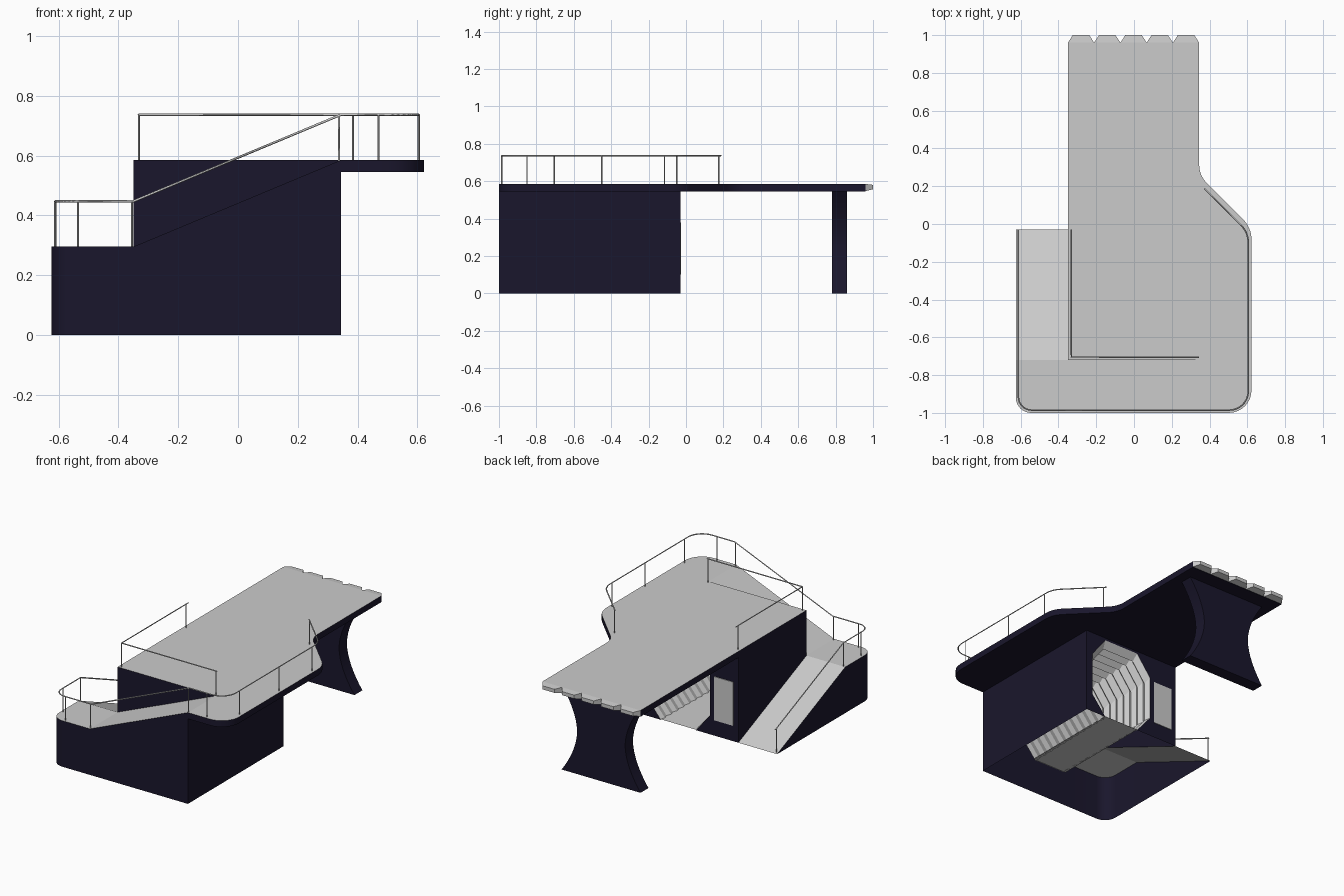
import bpy, math
from mathutils import Vector

if "Cube" in bpy.data.objects:
    bpy.data.objects.remove(bpy.data.objects["Cube"])

navy = bpy.data.materials.new("navy")
navy.diffuse_color = (0.01, 0.008, 0.025, 1)
navy.use_nodes = True
navy.node_tree.nodes["Principled BSDF"].inputs["Base Color"].default_value = navy.diffuse_color
H, LOW = 0.585, 0.295            # deck and landing heights


def mesh(name, verts, faces, mat=None):
    me = bpy.data.meshes.new(name)
    me.from_pydata([tuple(v) for v in verts], [], faces)
    me.update()
    ob = bpy.data.objects.new(name, me)
    bpy.context.collection.objects.link(ob)
    if mat:
        me.materials.append(mat)
    bpy.ops.object.select_all(action='DESELECT')
    ob.select_set(True)
    bpy.context.view_layer.objects.active = ob
    bpy.ops.object.shade_smooth_by_angle(angle=math.radians(30))
    return ob


def polys(name, loops, mat=None):
    """One object from separate polygons."""
    verts, faces = [], []
    for loop in loops:
        faces.append(list(range(len(verts), len(verts) + len(loop))))
        verts += loop
    return mesh(name, verts, faces, mat)


def prism(name, outline, a, b, mat=None, top=True, along_y=False):
    n = len(outline)
    verts = [(u, v, w) for w in (a, b) for u, v in outline]
    if along_y:
        verts = [(u, -w, v) for u, v, w in verts]
    faces = [[i, (i + 1) % n, (i + 1) % n + n, i + n] for i in range(n)]
    faces.append(list(range(n))[::-1])
    if top:
        faces.append(list(range(n, 2 * n)))
    return mesh(name, verts, faces, mat)


def rounded(points, steps=8):
    """Fillet every (x, y, radius) corner; plain (x, y) stays sharp."""
    out = []
    for i, pt in enumerate(points):
        p = Vector(pt[:2])
        if len(pt) < 3:
            out.append(tuple(p))
            continue
        r = pt[2]
        a = (Vector(points[i - 1][:2]) - p).normalized()
        b = (Vector(points[(i + 1) % len(points)][:2]) - p).normalized()
        half = a.angle(b) / 2
        c = p + (a + b).normalized() * r / math.sin(half)
        v0 = p + a * r / math.tan(half) - c
        v1 = p + b * r / math.tan(half) - c
        ang = v0.angle_signed(v1)
        s = -1 if ang > 0 else 1     # angle_signed is clockwise positive
        for k in range(steps + 1):
            t = s * abs(ang) * k / steps
            out.append((c.x + v0.x * math.cos(t) - v0.y * math.sin(t),
                        c.y + v0.x * math.sin(t) + v0.y * math.cos(t)))
    return out


def tube(name, lines, radius=0.004):
    cu = bpy.data.curves.new(name, 'CURVE')
    cu.dimensions = '3D'
    cu.bevel_depth, cu.bevel_resolution, cu.use_fill_caps = radius, 0, True
    for line in lines:
        sp = cu.splines.new('POLY')
        sp.points.add(len(line) - 1)
        for q, p in zip(sp.points, line):
            q.co = (*p, 1)
    ob = bpy.data.objects.new(name, cu)
    bpy.context.collection.objects.link(ob)
    bpy.ops.object.select_all(action='DESELECT')
    ob.select_set(True)
    bpy.context.view_layer.objects.active = ob
    bpy.ops.object.convert(target='MESH')


def ground(x, y):
    """Walking height along the outer edge."""
    if x < -0.35:
        return LOW * min(1, (-0.03 - y) / 0.69)
    return LOW + (H - LOW) * min(1, (x + 0.35) / 0.695)


# Deck slab with grey walking surface
deck = rounded([(-0.35, 0.96), (-0.35, -0.72), (0.345, -0.72), (0.345, -1),
                (0.622, -1, 0.12), (0.622, -0.02, 0.15), (0.345, 0.257, 0.14), (0.345, 0.96)])
prism("deck_slab", deck, 0.545, H, navy, top=False)
polys("deck_surface", [[(x, y, H) for x, y in deck]])

# Toothed end of the deck
teeth = []
for i in range(5):
    x0, x1 = -0.35 + 0.139 * i, -0.35 + 0.139 * (i + 1)
    base = [(x0, 0.96), (x1, 0.96)]
    tip = [(x1 - 0.026, 1.0), (x0 + 0.026, 1.0)]
    v = [(x, y, z) for (x, y), zs in zip(base + tip, [(0.547, H)] * 2 + [(0.557, 0.58)] * 2) for z in zs]
    for f in ((1, 3, 5, 7), (0, 6, 4, 2), (2, 4, 5, 3), (4, 6, 7, 5), (6, 0, 1, 7), (0, 2, 3, 1)):
        teeth.append([v[k] for k in f])
polys("deck_teeth", teeth)

# Ramps and landing
landing = rounded([(-0.625, -0.72), (-0.625, -1, 0.08), (-0.35, -1), (-0.35, -0.72)])
polys("ramps_and_landing", [
    [(-0.35, -1, LOW), (0.345, -1, H), (0.345, -0.72, H), (-0.35, -0.72, LOW)],
    [(x, y, LOW) for x, y in landing],
    [(-0.625, -0.72, LOW), (-0.35, -0.72, LOW), (-0.35, -0.03, 0), (-0.625, -0.03, 0)]])

# Outer walls following the ramp edges, open underneath
path = [(-0.625, -0.03)] + landing[:-1] + [(0.345, -1), (0.345, -0.03)]
n = len(path)
tops = [ground(x, y) for x, y in path[:-1]] + [0.545]
mesh("outer_walls", [(x, y, 0) for x, y in path] + [(x, y, z) for (x, y), z in zip(path, tops)],
     [[i, i + 1, i + 1 + n, i + n] for i in range(n - 1)], navy)

# Walls between the ramps and the deck
polys("ramp_side_walls", [
    [(-0.35, -0.72, LOW), (0.345, -0.72, H), (-0.35, -0.72, H)],
    [(-0.35, -0.03, 0), (-0.35, -0.72, LOW), (-0.35, -0.72, H), (-0.35, -0.03, H)]], navy)

# Back wall with eight-sided opening
arch = [(-0.05, 0), (-0.15, 0.12), (-0.15, 0.4), (-0.05, 0.53),
        (0.2, 0.53), (0.3, 0.4), (0.3, 0.12), (0.2, 0)]
wall = [(-0.35, 0)] + arch + [(0.345, 0), (0.345, 0.545), (-0.35, 0.545)]
polys("back_wall", [[(x, -0.03, z) for x, z in wall]], navy)

# Folded shell inside the opening, with floor and end wall
cx, rings = 0.075, 23
verts = []
for i in range(rings):
    s = (1 if i % 2 == 0 else 0.92) * (1 - 0.1 * i / rings)
    verts += [(cx + (x - cx) * s, -0.03 - 0.67 * i / (rings - 1), z * s) for x, z in arch]
faces = [[i * 8 + k, i * 8 + k + 1, i * 8 + k + 9, i * 8 + k + 8]
         for i in range(rings - 1) for k in range(7)]
faces.append(list(range((rings - 1) * 8, rings * 8)))
shell = mesh("folded_shell", verts, faces)
shell.data.shade_flat()
polys("stage_floor", [[(-0.05, -0.7, 0.003), (0.2, -0.7, 0.003), (0.2, -0.03, 0.003), (-0.05, -0.03, 0.003)]])

# Door panel beside the opening
prism("door_panel", [(-0.315, 0.1), (-0.18, 0.1), (-0.18, 0.38), (-0.315, 0.38)], 0.026, 0.03, along_y=True)

# Waisted support leg
side = [(0.17 + 0.11 * abs(t / 8) ** 1.8, 0.2725 + 0.2725 * t / 8) for t in range(-8, 9)]
prism("support_leg", side + [(-x, z) for x, z in reversed(side)], -0.86, -0.78, navy, along_y=True)

# Railings with posts
RAIL = 0.152
outer = rounded([(0.372, 0.188), (0.605, -0.045, 0.13), (0.605, -0.985, 0.1), (0.345, -0.985),
                 (-0.35, -0.985), (-0.612, -0.985, 0.07), (-0.612, -0.72), (-0.612, -0.03)])
tube("outer_rail", [[(x, y, ground(x, y) + RAIL) for x, y in outer]])
tube("inner_rail", [[(0.345, -0.705, H + RAIL), (-0.332, -0.705, H + RAIL), (-0.332, -0.03, H + RAIL)]])
outer_posts = [(0.385, 0.175), (0.605, -0.115), (0.605, -0.45), (0.605, -0.85), (0.47, -0.985),
               (0.338, -0.985), (-0.355, -0.985), (-0.535, -0.985), (-0.612, -0.9),
               (-0.612, -0.72), (-0.612, -0.04)]
inner_posts = [(0.338, -0.705), (-0.332, -0.705), (-0.332, -0.05)]
tube("rail_posts", [[(x, y, ground(x, y)), (x, y, ground(x, y) + RAIL)] for x, y in outer_posts]
     + [[(x, y, H), (x, y, H + RAIL)] for x, y in inner_posts], 0.0035)
